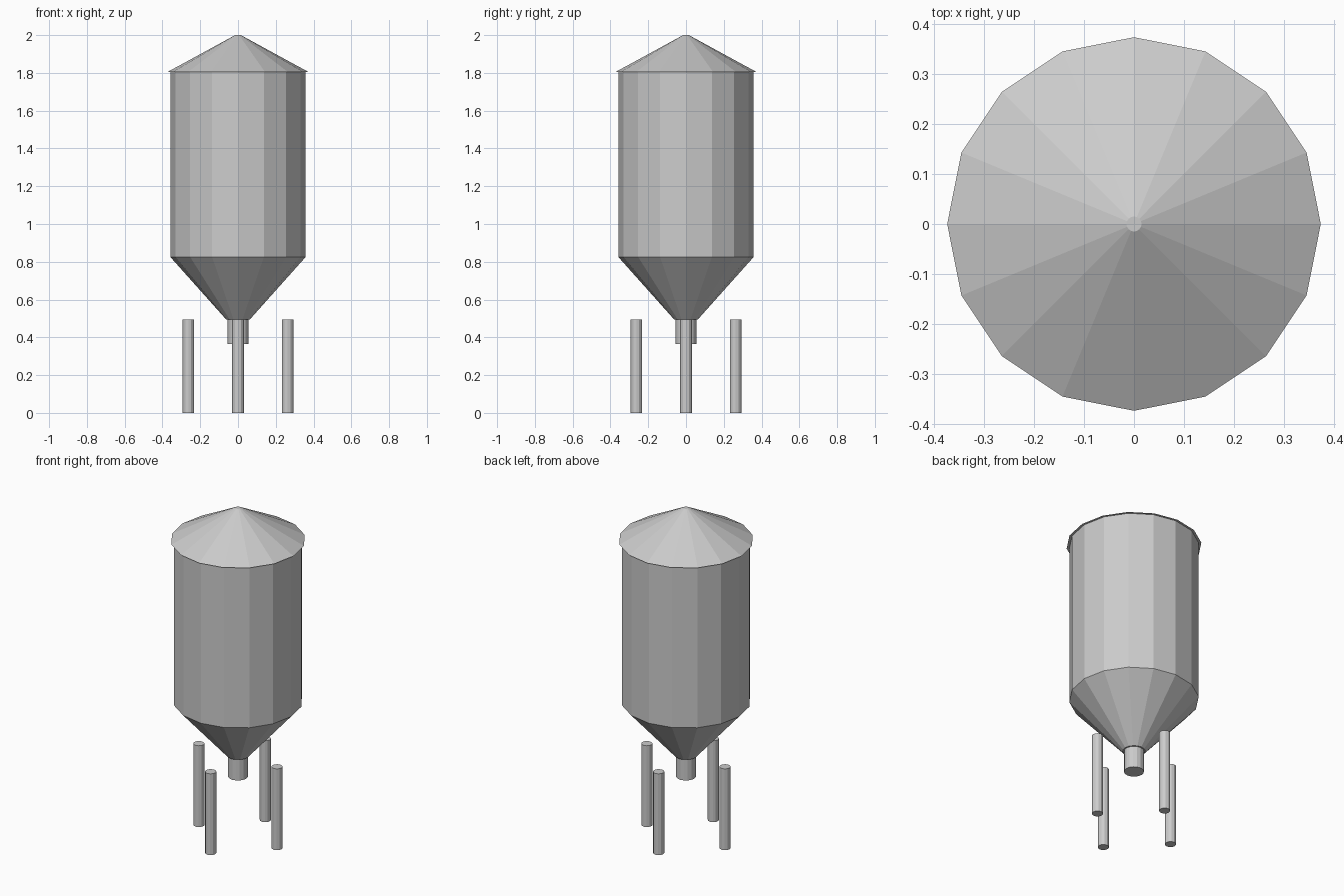
import bpy
import math

if "Cube" in bpy.data.objects:
    bpy.data.objects.remove(bpy.data.objects["Cube"])


def frustum(name, sides, r_bottom, r_top, z_bottom, z_top, x=0.0, y=0.0):
    """Capped cone section with flat faces and corners on the x and y axes."""
    bpy.ops.mesh.primitive_cone_add(
        vertices=sides, radius1=r_bottom, radius2=r_top,
        depth=z_top - z_bottom, location=(x, y, (z_bottom + z_top) / 2))
    obj = bpy.context.object
    obj.name = name
    obj.data.name = name
    return obj


# Tank: roof, body and hopper
frustum("roof", 16, 0.373, 0.015, 1.805, 2.0)
frustum("tank_body", 16, 0.358, 0.358, 0.825, 1.81)
frustum("hopper", 16, 0.063, 0.358, 0.495, 0.825)

# Discharge outlet below the hopper
frustum("outlet", 16, 0.055, 0.055, 0.365, 0.497)

# Four free-standing legs on the axes
for i, side in enumerate(("right", "back", "left", "front")):
    a = i * math.pi / 2
    frustum(side + "_leg", 12, 0.031, 0.031, 0.0, 0.495,
            0.263 * math.cos(a), 0.263 * math.sin(a))
